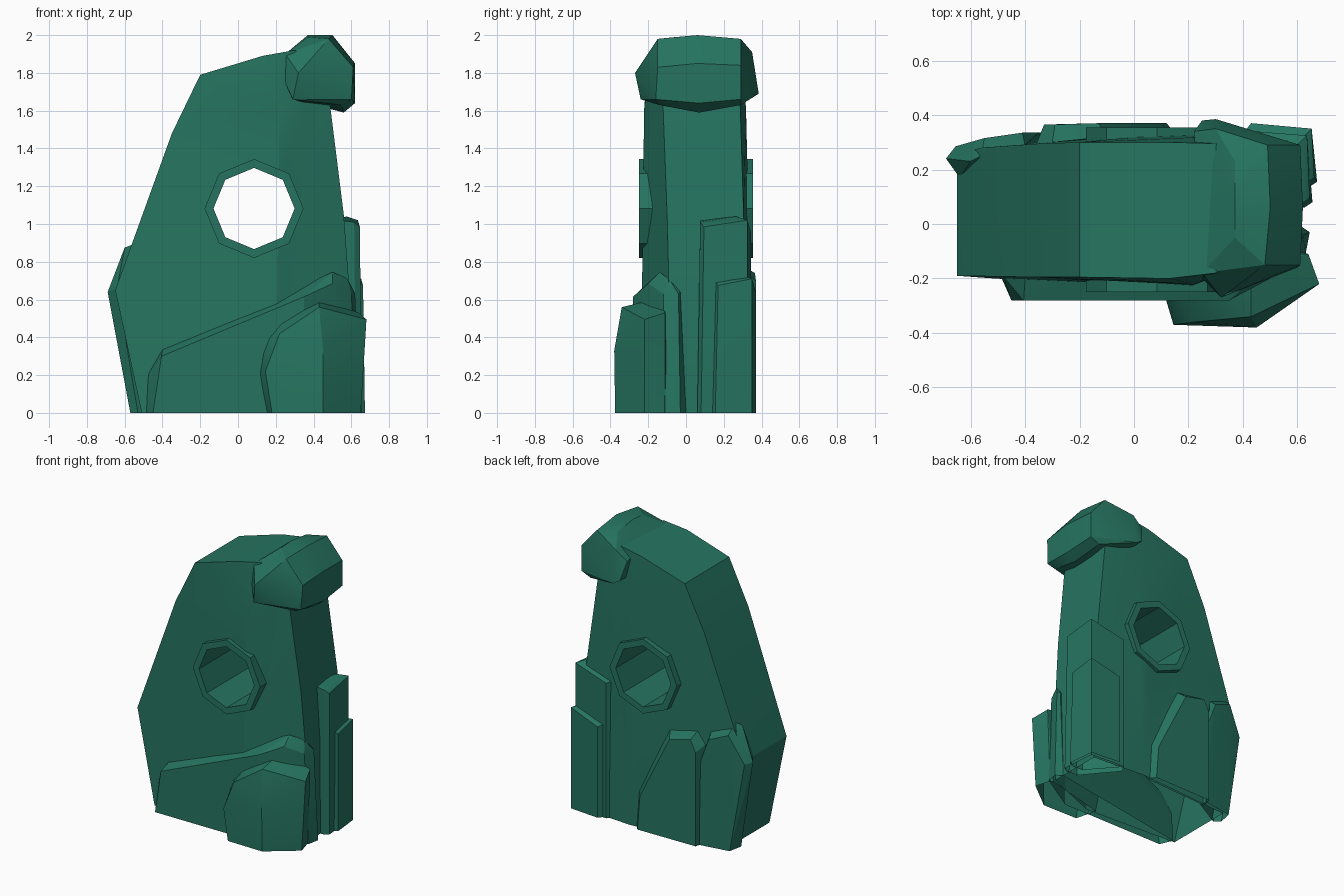
import bpy, bmesh, math

stone = bpy.data.materials.new("deep_green_stone")
stone.diffuse_color = (0.019, 0.175, 0.118, 1)


def finish(bm, name, open_bottom=True):
    """Open the underside, keep hard edges and make the object."""
    if open_bottom:
        under = [f for f in bm.faces if all(v.co.z < 0.001 for v in f.verts)]
        bmesh.ops.delete(bm, geom=under, context='FACES')
    for f in bm.faces:
        f.smooth = True
    for e in bm.edges:
        e.smooth = len(e.link_faces) == 2 and e.calc_face_angle(0) < math.radians(22)
    me = bpy.data.meshes.new(name)
    bm.to_mesh(me)
    bm.free()
    me.materials.append(stone)
    ob = bpy.data.objects.new(name, me)
    bpy.context.collection.objects.link(ob)
    return ob


def hull(points):
    """Faceted convex rock around a few points."""
    bm = bmesh.new()
    for p in points:
        bm.verts.new(p)
    res = bmesh.ops.convex_hull(bm, input=bm.verts)
    loose = [v for v in bm.verts if not v.link_faces]
    bmesh.ops.delete(bm, geom=loose, context='VERTS')
    bmesh.ops.dissolve_limit(bm, angle_limit=math.radians(2), verts=bm.verts, edges=bm.edges)
    bmesh.ops.recalc_face_normals(bm, faces=bm.faces)
    return bm


def tube(r_out, r_in, y0, y1, cx=0.085, cz=1.082):
    """Eight-sided tube along y; solid when r_in is zero."""
    bm = bmesh.new()
    specs = [(r_out, y0), (r_out, y1)] + ([(r_in, y1), (r_in, y0)] if r_in else [])
    rings = [[bm.verts.new((cx + r * math.cos(k * math.pi / 4), y,
                            cz + r * math.sin(k * math.pi / 4))) for k in range(8)]
             for r, y in specs]
    n = len(rings)
    for i in range(n if r_in else n - 1):
        a, b = rings[i], rings[(i + 1) % n]
        for k in range(8):
            bm.faces.new((a[k], a[(k + 1) % 8], b[(k + 1) % 8], b[k]))
    if not r_in:
        bm.faces.new(rings[0])
        bm.faces.new(rings[1])
    bmesh.ops.recalc_face_normals(bm, faces=bm.faces)
    return bm


# Main standing stone: (x, z, front y, back y) around the outline
outline = [(-0.51, 0, -0.20, 0.29), (-0.65, 0.65, -0.19, 0.26), (-0.56, 0.89, -0.19, 0.28),
           (-0.35, 1.48, -0.195, 0.295), (-0.20, 1.79, -0.195, 0.30), (0.13, 1.89, -0.20, 0.30),
           (0.30, 1.92, -0.18, 0.295), (0.46, 1.85, -0.13, 0.28), (0.48, 1.62, -0.13, 0.29),
           (0.56, 1.05, -0.10, 0.305), (0.59, 0.65, -0.09, 0.31), (0.60, 0, -0.08, 0.31),
           (0.20, 0, -0.24, 0.34), (0.20, 0.8, -0.235, 0.337), (0.22, 1.6, -0.222, 0.318)]
body = finish(hull([(x, y, z) for x, z, a, b in outline for y in (a, b)]), "standing_stone", False)

# Window through the stone, with a raised rim
cutter = finish(tube(0.235, 0, -0.6, 0.6), "window_cutter", False)
cutter.hide_render = True
mod = body.modifiers.new("window", 'BOOLEAN')
mod.operation, mod.solver, mod.object = 'DIFFERENCE', 'EXACT', cutter
bpy.context.view_layer.update()
cut = bmesh.new()
cut.from_object(body, bpy.context.evaluated_depsgraph_get())
bpy.data.objects.remove(body)
bpy.data.objects.remove(cutter)
finish(cut, "standing_stone")
finish(tube(0.262, 0.215, -0.25, 0.355), "window_rim", False)

# Boulder draped over the top right shoulder
finish(hull([
    (0.24, -0.19, 1.77), (0.25, -0.18, 1.90), (0.32, -0.27, 1.80), (0.29, -0.24, 1.66),
    (0.37, -0.05, 1.99), (0.37, 0.06, 2.0), (0.50, 0.06, 2.0), (0.48, -0.15, 1.98),
    (0.49, 0.29, 1.98), (0.37, 0.23, 1.98), (0.61, -0.15, 1.83), (0.62, 0.06, 1.85),
    (0.61, 0.29, 1.84), (0.60, -0.16, 1.66), (0.62, 0.07, 1.64), (0.61, 0.29, 1.66),
    (0.56, 0.07, 1.59), (0.55, -0.14, 1.63), (0.54, 0.29, 1.63), (0.22, 0.34, 1.85),
    (0.25, 0.38, 1.72), (0.30, 0.385, 1.69), (0.30, 0.35, 1.91)]), "cap_boulder", False)

# Sloping slab across the foot of the front
finish(hull([
    (-0.49, -0.19, 0), (-0.48, -0.19, 0.20), (-0.40, -0.20, 0.335), (0.50, -0.14, 0.745),
    (0.58, -0.09, 0.71), (0.60, 0, 0), (0.60, -0.03, 0.64), (-0.45, -0.28, 0),
    (-0.405, -0.28, 0.30), (0.35, -0.28, 0.615), (0.35, -0.28, 0), (0.50, -0.20, 0.685),
    (0.60, -0.12, 0.63), (0.63, -0.11, 0), (0.645, -0.03, 0), (0.62, -0.04, 0.63)]),
    "front_slab")

# Rounded boulder at the front right foot
finish(hull([
    (0.14, -0.22, 0), (0.10, -0.22, 0.20), (0.13, -0.22, 0.38), (0.24, -0.20, 0.52),
    (0.43, -0.17, 0.60), (0.60, -0.11, 0.54), (0.60, -0.10, 0),
    (0.18, -0.37, 0), (0.145, -0.37, 0.22), (0.22, -0.36, 0.42), (0.43, -0.34, 0.56),
    (0.45, -0.38, 0.33), (0.45, -0.375, 0), (0.68, -0.22, 0.495), (0.65, -0.22, 0),
    (0.64, -0.11, 0.53), (0.62, -0.11, 0)]), "front_boulder")


# Two upright slabs folded around the back right corner
def corner_slab(name, x, y0, y1, back_x, z):
    b = 0.02
    plan = [(x - 0.12, y0 - b), (x - 0.03, y0 - b), (x, y0), (x - 0.02, y1 - 0.02),
            (back_x, y1), (back_x - 0.04, y1 - 0.05)]
    tops = [z, z - 0.01, z - 0.035, z, z - 0.07, z - 0.05]
    pts = [(px - (0.01 if i in (1, 2) else 0), py + 0.015 * (i < 3), pz)
           for i, ((px, py), pz) in enumerate(zip(plan, tops))]
    pts += [(px, py, 0) for px, py in plan] + [(x - 0.08, y1 - 0.08, z + 0.02)]
    finish(hull(pts), name)


corner_slab("tall_corner_slab", 0.655, 0.08, 0.345, 0.38, 1.02)
corner_slab("short_corner_slab", 0.672, 0.155, 0.37, 0.43, 0.71)

# Two leaning plates on the back left
finish(hull([
    (0.16, 0.32, 0), (0.14, 0.32, 0.26), (-0.10, 0.32, 0.74), (-0.30, 0.30, 0.78),
    (-0.36, 0.29, 0.70), (-0.35, 0.29, 0), (0.12, 0.37, 0), (0.10, 0.37, 0.24),
    (-0.13, 0.37, 0.70), (-0.29, 0.365, 0.74), (-0.33, 0.365, 0.66), (-0.33, 0.365, 0)]),
    "back_plate")
finish(hull([
    (-0.57, 0.20, 0), (-0.69, 0.24, 0.64), (-0.64, 0.17, 0.66), (-0.60, 0.23, 0.875),
    (-0.56, 0.25, 0.89), (-0.53, 0.17, 0), (-0.55, 0.315, 0.82), (-0.655, 0.285, 0.63),
    (-0.55, 0.30, 0), (-0.40, 0.29, 0.80), (-0.41, 0.335, 0.76), (-0.35, 0.335, 0.60),
    (-0.33, 0.335, 0), (-0.33, 0.28, 0)]), "left_corner_plate")
